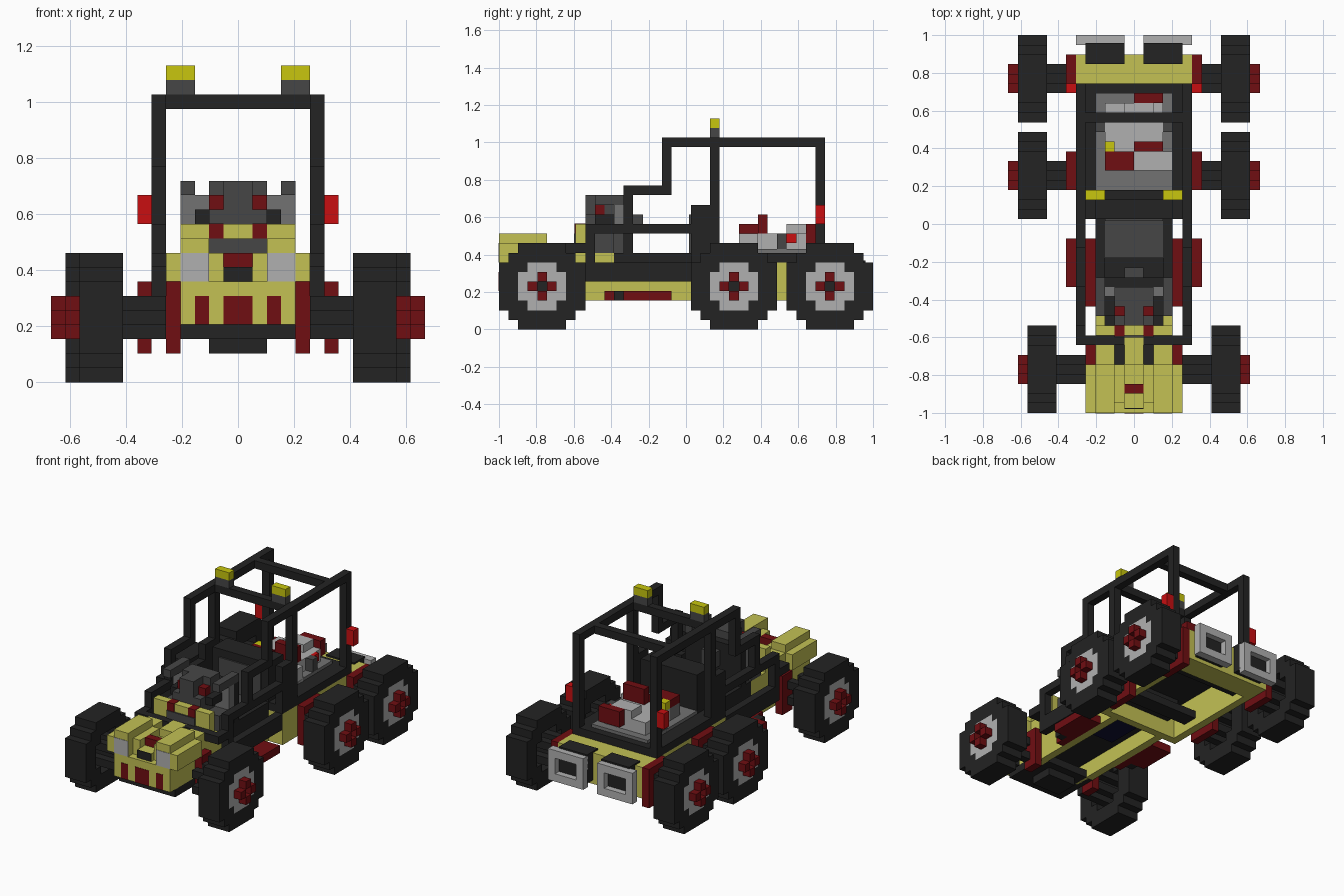
import bpy
import bmesh
from mathutils import Vector

cube = bpy.data.objects.get("Cube")
if cube:
    bpy.data.objects.remove(cube, do_unlink=True)

LENGTH = 39            # blocks from nose to tail
UNIT = 2 / LENGTH


def material(name, r, g, b):
    def linear(c):
        c /= 255
        return ((c + 0.055) / 1.055) ** 2.4 if c > 0.04 else c / 12.92
    colour = (linear(r), linear(g), linear(b), 1)
    mat = bpy.data.materials.new(name)
    mat.use_nodes = True
    mat.diffuse_color = colour
    mat.node_tree.nodes["Principled BSDF"].inputs["Base Color"].default_value = colour
    return mat


yellow = material("pale yellow", 195, 193, 84)
black = material("black", 35, 35, 35)
dark_red = material("dark red", 112, 14, 18)
bright_red = material("bright red", 200, 15, 17)
light_grey = material("light grey", 176, 176, 176)
mid_grey = material("mid grey", 114, 114, 114)
dark_grey = material("dark grey", 70, 70, 70)
lamp_yellow = material("lamp yellow", 200, 198, 14)
navy = material("navy", 16, 16, 50)


def blocks(name, mat, boxes):
    """One object from blocks given as (x, y, z) spans; y counts from the nose."""
    bm = bmesh.new()
    for spans in boxes:
        low = Vector([s[0] for s in spans])
        high = Vector([s[1] for s in spans])
        made = bmesh.ops.create_cube(bm, size=1)["verts"]
        middle, size = (low + high) / 2, high - low
        for v in made:
            v.co = Vector([m + c * s for m, c, s in zip(middle, v.co, size)])
            v.co.y -= LENGTH / 2
            v.co *= UNIT
    mesh = bpy.data.meshes.new(name)
    bm.to_mesh(mesh)
    bm.free()
    mesh.materials.append(mat)
    obj = bpy.data.objects.new(name, mesh)
    bpy.context.collection.objects.link(obj)
    return obj


def part(name, mat, x, y, z):
    return blocks(name, mat, [(x, y, z)])


def pair(name, mat, x, y, z):
    part("left_" + name, mat, x, y, z)
    part("right_" + name, mat, (-x[1], -x[0]), y, z)


def wheel(name, side, inner, axle_from, start):
    """Stepped tyre with a hollow back, a flat rim, a cross hub and four struts."""
    def span(a, b):
        return tuple(sorted((side * a, side * b)))
    centre, outer = start + 4.5, inner + 3
    tyre, rim = [], []
    for row in range(-4, 5):
        z = (row + 4, row + 5)
        half = {3: 3.5, 4: 2.5}.get(abs(row), 4.5)
        hole = {0: 2.5, 1: 2.5, 2: 1.5}.get(abs(row), 0)
        x = span(inner, outer)
        tyre.append((x, (centre - half, centre - hole), z))
        tyre.append((x, (centre + hole, centre + half), z))
        if hole:
            rim.append((span(outer - 1, outer), (centre - hole, centre + hole), z))
    blocks(name + "_tyre", black, tyre)
    blocks(name + "_rim", light_grey, rim)
    hub = []
    for dy, dz in ((-1, 0), (1, 0), (0, -1), (0, 1)):
        y = start + 4 + dy
        hub.append((span(outer, outer + 1), (y, y + 1), (4 + dz, 5 + dz)))
    blocks(name + "_hub", dark_red, hub)
    part(name + "_axle", black, span(axle_from, outer + 0.1),
         (start + 4, start + 5), (4, 5))
    struts = [(span(axle_from, outer - 1), (start + dy, start + dy + 1), (z, z + 1))
              for dy in (3, 5) for z in (3, 5)]
    blocks(name + "_struts", black, struts)


# Wheels and their red mounting plates
for label, side in (("left", 1), ("right", -1)):
    wheel(label + "_front_wheel", side, 8, 5, 0)
    wheel(label + "_middle_wheel", side, 9, 7, 20)
    wheel(label + "_rear_wheel", side, 9, 7, 30)
pair("front_mount", dark_red, x=(4, 5), y=(5, 7), z=(2, 7))
pair("middle_mount", dark_red, x=(6, 7), y=(23, 27), z=(2, 7))
pair("rear_mount", dark_red, x=(6, 7), y=(33, 37), z=(2, 7))

# Nose, fenders and lamps
part("nose", yellow, x=(-4, 4), y=(0, 5), z=(4, 7))
pair("fender", yellow, x=(2, 5), y=(0, 5), z=(7, 9))
pair("hood_ridge", yellow, x=(2, 4), y=(0, 5), z=(9, 10))
pair("hood_cheek", yellow, x=(1, 2), y=(1, 5), z=(7, 9))
part("hood_slot", yellow, x=(-1, 1), y=(0.5, 5), z=(7, 8))
part("nose_grille", black, x=(-1, 1), y=(0.4, 0.5), z=(7, 8))
part("hood_badge", dark_red, x=(-1, 1), y=(2, 3), z=(8, 9))
pair("headlight", light_grey, x=(2, 4), y=(-0.05, 0.05), z=(7, 9))
pair("nose_vent", dark_red, x=(2, 3), y=(-0.05, 0.05), z=(4, 6))
part("nose_centre_vent", dark_red, x=(-1, 1), y=(-0.05, 0.05), z=(4, 6))
part("front_bumper", black, x=(-4, 4), y=(1, 7), z=(3, 4))
part("front_skid", black, x=(-2, 2), y=(3, 6), z=(2, 3))

# Front engine bay
pair("bay_side", yellow, x=(3, 4), y=(5, 12), z=(5, 8))
pair("bay_top", yellow, x=(2, 4), y=(5, 7), z=(7, 9))
part("bay_spine", yellow, x=(-1, 1), y=(5, 8), z=(6, 9))
part("bay_floor", black, x=(-3, 3), y=(5, 12), z=(5, 6))
part("bay_wall", yellow, x=(-4, 4), y=(8, 9), z=(7, 11))
pair("bay_wall_plug", dark_red, x=(1, 2), y=(7.9, 9), z=(10, 11.05))
part("bay_wall_base", dark_grey, x=(-2, 2), y=(7.8, 8), z=(9, 10))
part("front_engine", dark_grey, x=(-2, 2), y=(9, 13), z=(7, 12))
part("front_engine_top", dark_grey, x=(-1, 1), y=(9, 13), z=(12, 14))
pair("front_engine_cap", dark_red, x=(1, 2), y=(10, 11), z=(12, 13))
pair("front_engine_cover", dark_grey, x=(1, 2), y=(11, 13), z=(12, 14))
pair("front_engine_pipe", dark_grey, x=(2, 4), y=(10, 12), z=(8, 10))
pair("intake", black, x=(2, 3), y=(10, 12), z=(11, 12))

# Cockpit
part("dashboard", mid_grey, x=(-4, 4), y=(12, 13), z=(10, 13))
pair("dashboard_end", dark_grey, x=(3, 4), y=(10, 14), z=(13, 14))
part("dashboard_back", black, x=(-4, 4), y=(13, 14), z=(7, 13))
part("steering_wheel", dark_grey, x=(-1, 1), y=(14, 15), z=(10, 12))
part("cockpit_floor", black, x=(-4, 4), y=(12, 23), z=(5, 6))
part("floor_pan", navy, x=(-2, 2), y=(13, 20), z=(4.8, 5))
pair("cockpit_side", black, x=(3, 4), y=(12, 20), z=(6, 8))
part("seat_cushion", dark_grey, x=(-3, 3), y=(16, 20), z=(6, 8))
part("seat_back", black, x=(-4, 4), y=(20, 23), z=(6, 13))
part("seat_pad", dark_grey, x=(-3, 3), y=(19.8, 20), z=(8, 12))

# Chassis sides and steps
pair("chassis_rail", yellow, x=(3, 4), y=(5, 20), z=(3, 5))
pair("side_beam", black, x=(5, 6), y=(9, 20), z=(5, 7))
pair("step", dark_red, x=(5, 7), y=(13, 18), z=(3, 4))
pair("step_mount", dark_red, x=(4, 5), y=(11, 18), z=(3, 4))
pair("step_peg", black, x=(5, 6), y=(12, 13), z=(3, 4))

# Rear body
pair("rear_side", yellow, x=(5, 6), y=(20, 34), z=(3, 7))
part("rear_bulkhead", yellow, x=(-5, 5), y=(20, 21), z=(3, 7))
part("rear_block", yellow, x=(-6, 6), y=(34, 37), z=(3, 7))
part("rear_deck", black, x=(-6, 6), y=(20, 34), z=(7, 8))
for label, start in (("middle", 23), ("rear", 32)):
    part(label + "_crossbeam", black, (-5, 5), (start, start + 2), (4, 5))
pair("rear_pad_mount", black, x=(1, 5), y=(36, 38.2), z=(3.5, 7.2))
for label, s in (("left", 1), ("right", -1)):
    def across(a, b):
        return tuple(sorted((s * a, s * b)))
    back = (38, 39)
    blocks(label + "_rear_frame", light_grey, [
        (across(1, 6), back, (3, 4)), (across(1, 6), back, (6, 7)),
        (across(1, 2), back, (4, 6)), (across(5, 6), back, (4, 6))])
    part(label + "_rear_frame_back", black, across(2, 5), (38, 38.1), (4, 6))

# Rear engine
part("engine_tray", mid_grey, x=(-4, 4), y=(23, 33), z=(8, 8.4))
part("engine_block", light_grey, x=(-3, 3), y=(27, 32), z=(8, 10))
part("engine_front", light_grey, x=(0, 4), y=(25, 27), z=(8, 10))
part("engine_front_base", mid_grey, x=(-3, 0), y=(25, 27), z=(8, 10))
part("engine_cover", dark_red, x=(-3, 0), y=(25, 27), z=(10, 11))
part("engine_handle", dark_red, x=(0, 3), y=(27, 28), z=(10, 12))
part("engine_cap", lamp_yellow, x=(-3, -2), y=(27, 28), z=(10, 11))
part("engine_tower", light_grey, x=(-1, 2), y=(30, 32), z=(10, 11))
part("engine_fan", dark_red, x=(0, 3), y=(32, 33), z=(9, 11))
pair("engine_valve", dark_grey, x=(3, 4), y=(29, 30), z=(8, 10))
pair("engine_light", bright_red, x=(3, 3.5), y=(30, 31), z=(9, 10))

# Roll cage
side = (5, 6)
pair("cage_nose", black, side, y=(7, 10), z=(8, 9))
part("cage_nose_bar", black, x=(-6, 6), y=(7, 8), z=(8, 9))
pair("cage_front_post", black, side, y=(9, 10), z=(7, 11))
pair("cage_lower_rail", black, side, y=(10, 20), z=(10, 11))
pair("cage_step_post", black, side, y=(13, 14), z=(11, 14))
pair("cage_step_rail", black, side, y=(13, 18), z=(14, 15))
pair("cage_windscreen_post", black, side, y=(17, 18), z=(15, 19))
pair("cage_top_rail", black, side, y=(17, 34), z=(19, 20))
pair("cage_door_panel", black, side, y=(20, 22), z=(7, 13))
pair("cage_middle_post", black, side, y=(22, 23), z=(7, 19))
pair("cage_rear_post", black, side, y=(33, 34), z=(8, 19))
part("cage_lamp_bar", black, x=(-5, 5), y=(22, 23), z=(19, 20))
part("cage_rear_bar", black, x=(-5, 5), y=(30, 31), z=(19, 20))
pair("roof_lamp_base", dark_grey, x=(3, 5), y=(22, 23), z=(20, 21))
pair("roof_lamp", lamp_yellow, x=(3, 5), y=(22, 23), z=(21, 22))
pair("tail_light", bright_red, x=(6, 7), y=(33, 34), z=(11, 13))
